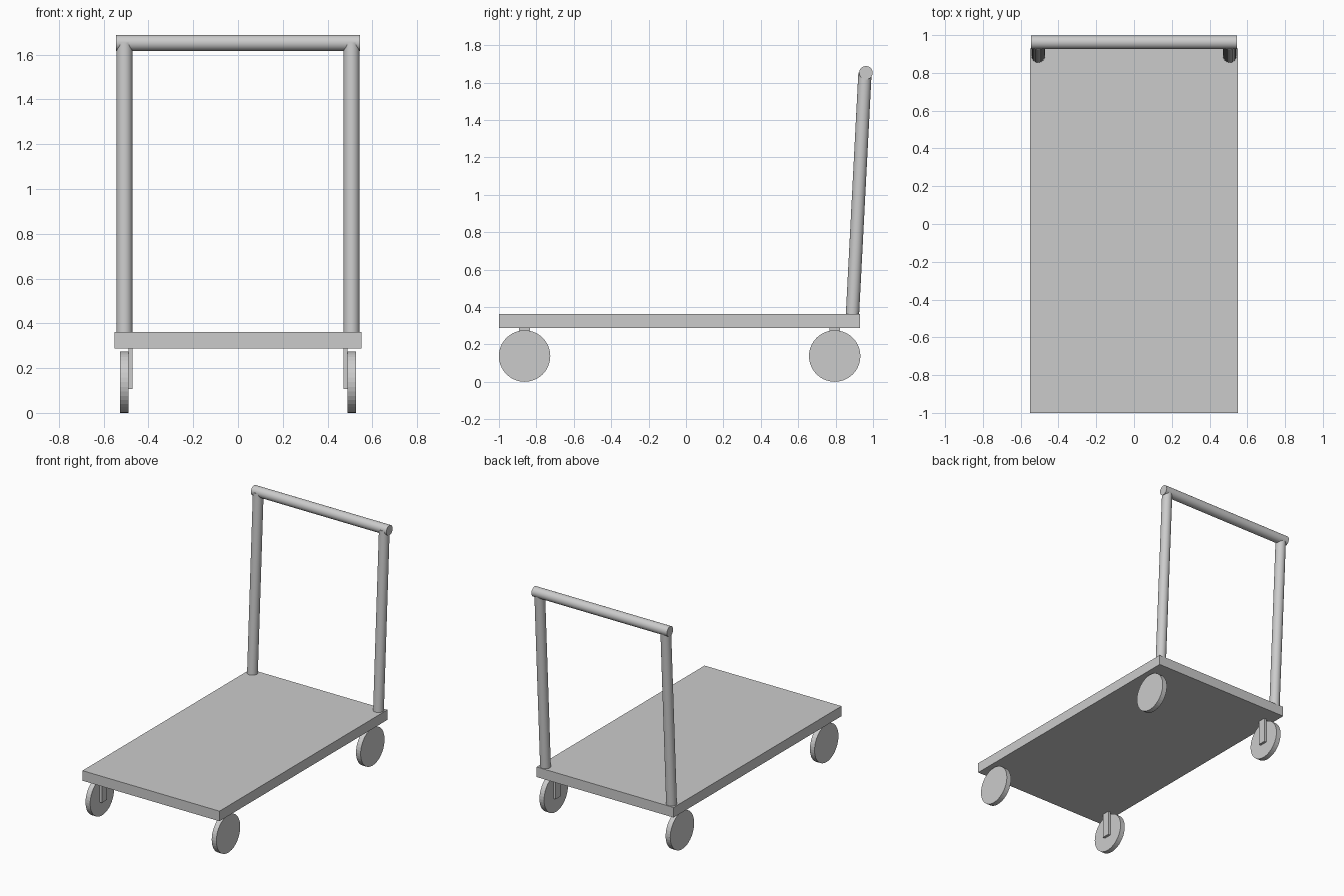
import bpy
from mathutils import Vector

if "Cube" in bpy.data.objects:
    bpy.data.objects.remove(bpy.data.objects["Cube"], do_unlink=True)

# Single grey finish
grey = bpy.data.materials.new("light_grey")
grey.use_nodes = True
colour = (0.6, 0.6, 0.6, 1)
grey.diffuse_color = colour
grey.node_tree.nodes["Principled BSDF"].inputs["Base Color"].default_value = colour


def box(name, low, high):
    low, high = Vector(low), Vector(high)
    bpy.ops.mesh.primitive_cube_add(size=1, location=(low + high) / 2)
    part = bpy.context.object
    part.name = name
    part.scale = high - low
    bpy.ops.object.transform_apply(location=False, rotation=False, scale=True)
    part.data.materials.append(grey)


def rod(name, start, end, radius, sides=32, smooth=True):
    start, end = Vector(start), Vector(end)
    axis = end - start
    bpy.ops.mesh.primitive_cylinder_add(
        vertices=sides, radius=radius, depth=axis.length,
        location=(start + end) / 2,
        rotation=axis.to_track_quat('Z', 'Y').to_euler())
    part = bpy.context.object
    part.name = name
    part.data.materials.append(grey)
    if smooth:
        bpy.ops.object.shade_smooth_by_angle()


# Load deck
box("deck", (-0.551, -1, 0.288), (0.551, 0.93, 0.361))

# Push handle: two leaning posts and a crossbar
for side, sx in (("left", 1), ("right", -1)):
    rod(side + "_handle_post", (sx * 0.507, 0.889, 0.34),
        (sx * 0.507, 0.957, 1.653), 0.0355)
rod("handle_bar", (-0.545, 0.962, 1.652), (0.545, 0.962, 1.652), 0.036)

# Wheels on the outside of their hanging brackets
for side, sx in (("left", 1), ("right", -1)):
    for end, y in (("front", -0.863), ("rear", 0.795)):
        rod(f"{end}_{side}_wheel", (sx * 0.489, y, 0.1375),
            (sx * 0.526, y, 0.1375), 0.1375, 40, False)
        inner, outer = sorted((sx * 0.471, sx * 0.4895))
        box(f"{end}_{side}_bracket", (inner, y - 0.029, 0.107),
            (outer, y + 0.029, 0.29))
